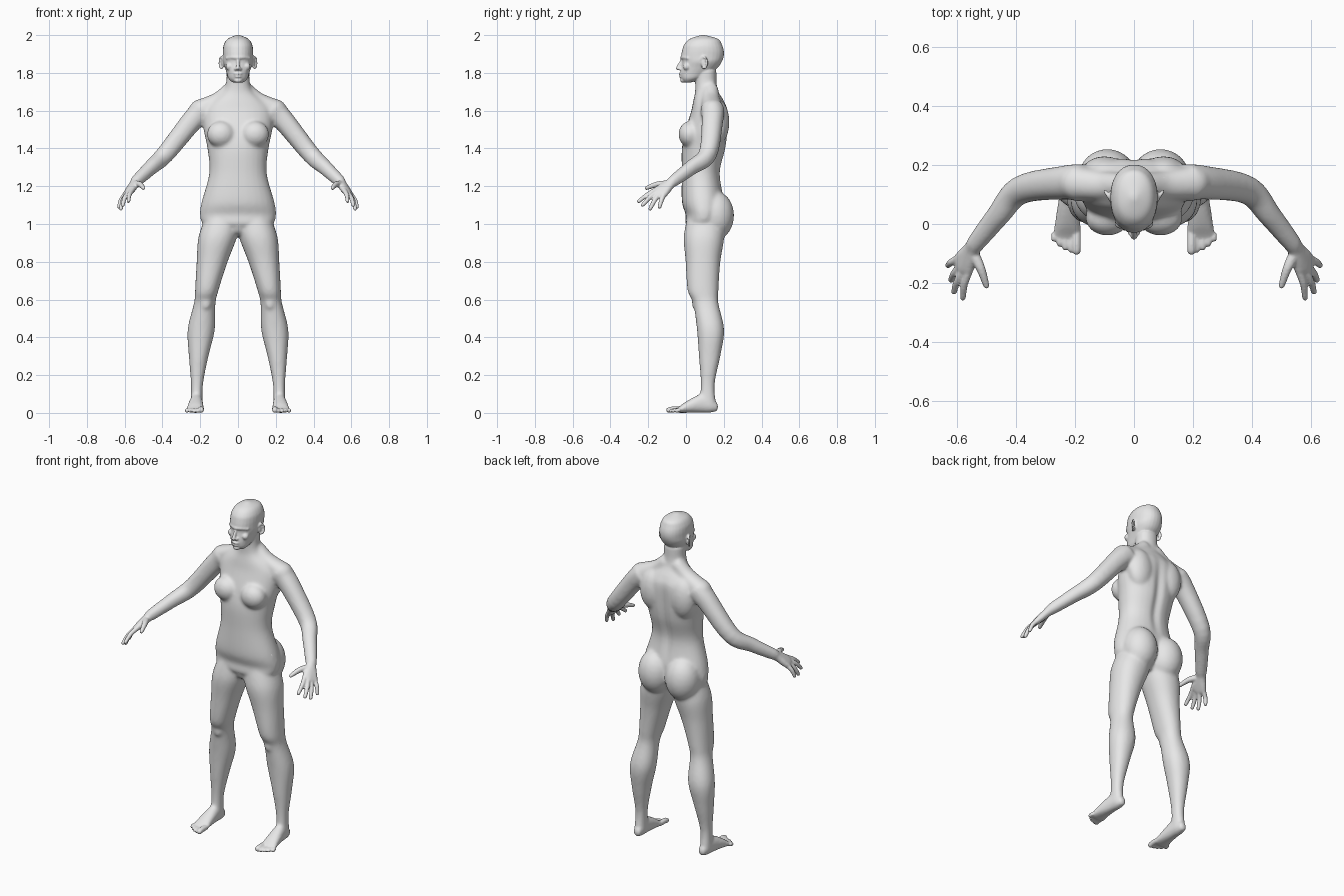
import bpy, bmesh, math
from mathutils import Vector, Matrix

cube = bpy.data.objects.get("Cube")
if cube:
    bpy.data.objects.remove(cube, do_unlink=True)

SIDES = 28


def spline(rows, steps=5):
    """Catmull-Rom resampling of equally long number rows."""
    out = []
    last = len(rows) - 1
    for i in range(last):
        before, start = rows[max(i - 1, 0)], rows[i]
        end, after = rows[i + 1], rows[min(i + 2, last)]
        for s in range(steps):
            t = s / steps
            out.append([q + t * ((r - p) / 2 + t * ((2 * p - 5 * q + 4 * r - w) / 2
                        + t * (3 * q - p - 3 * r + w) / 2))
                        for p, q, r, w in zip(before, start, end, after)])
    out.append(list(rows[last]))
    return out


def soft(value, power=.92):
    return math.copysign(abs(value) ** power, value)


def loft(bm, rings):
    """Skin elliptical rings (centre, axis, axis), mirrored when off centre."""
    paired = any(centre.x > .001 for centre, u, v in rings)
    for side in ((1, -1) if paired else (1,)):
        loops = []
        for centre, u, v in rings:
            loop = []
            for k in range(SIDES):
                angle = math.tau * k / SIDES
                p = centre + u * soft(math.cos(angle)) + v * soft(math.sin(angle))
                loop.append(bm.verts.new((p.x * side, p.y, p.z)))
            loops.append(loop)
        faces = [bm.faces.new(loops[0]), bm.faces.new(loops[-1])]
        for low, high in zip(loops, loops[1:]):
            for k in range(SIDES):
                n = (k + 1) % SIDES
                faces.append(bm.faces.new((low[k], low[n], high[n], high[k])))
        bmesh.ops.recalc_face_normals(bm, faces=faces)


def stack(bm, rows, centre_x=lambda t: 0, upright=True, pad=0):
    """Rows of position, half width, low edge, high edge along z or y."""
    rings = []
    for t, width, low, high in spline(rows):
        mid, half = (low + high) / 2, (high - low) / 2 + pad
        x = centre_x(t)
        centre = Vector((x, mid, t) if upright else (x, t, mid))
        depth = Vector((0, half, 0) if upright else (0, 0, half))
        rings.append((centre, Vector((width + pad, 0, 0)), depth))
    loft(bm, rings)


def blob(bm, centre, radii):
    """Ellipsoid, mirrored when off centre."""
    x, y, z = centre
    for side in ((1, -1) if x > .001 else (1,)):
        place = Matrix.Translation((x * side, y, z)) @ Matrix.Diagonal((*radii, 1))
        bmesh.ops.create_icosphere(bm, subdivisions=3, radius=1, matrix=place)


def limb(bm, path, thick, thin):
    """Tapered round tube along a path, with a rounded tip."""
    points = [Vector(p) for p in spline(path)]
    last = len(points) - 1
    rings = []
    for i, p in enumerate(points):
        along = (points[min(i + 1, last)] - points[max(i - 1, 0)]).normalized()
        across = along.cross(Vector((0, 0, 1))).normalized()
        radius = thick + (thin - thick) * i / last
        rings.append((p, across * radius, along.cross(across) * radius))
    loft(bm, rings)
    blob(bm, points[-1], [thin] * 3)


def fuse(bm, name, voxel, rounds, keep):
    """Merge overlapping volumes into one smooth skin, keeping a share of its faces."""
    mesh = bpy.data.meshes.new(name)
    bm.to_mesh(mesh)
    bm.free()
    ob = bpy.data.objects.new(name, mesh)
    bpy.context.collection.objects.link(ob)
    remesh = ob.modifiers.new("Fuse", 'REMESH')
    remesh.mode = 'VOXEL'
    remesh.voxel_size = voxel
    relax = ob.modifiers.new("Relax", 'SMOOTH')
    relax.factor = .5
    relax.iterations = rounds
    ob.modifiers.new("Lighten", 'DECIMATE').ratio = keep
    graph = bpy.context.evaluated_depsgraph_get()
    skin = bpy.data.meshes.new_from_object(ob.evaluated_get(graph))
    ob.modifiers.clear()
    ob.data = skin
    bpy.data.meshes.remove(mesh)
    skin.name = name
    return ob


bm = bmesh.new()

# Trunk and neck
stack(bm, [(.95, .08, .04, .15), (1, .18, 0, .18), (1.05, .2, 0, .19), (1.12, .19, -.02, .2),
           (1.27, .15, -.02, .18), (1.4, .16, -.02, .21), (1.5, .18, 0, .22), (1.6, .18, .03, .22),
           (1.65, .14, .04, .2), (1.7, .08, .05, .17), (1.75, .06, .05, .16), (1.82, .06, .05, .16)],
      pad=.002)
# Chest, shoulder blades, buttocks and groin
blob(bm, (.09, .02, 1.475), (.075, .06, .07))
blob(bm, (.1, .17, 1.54), (.08, .06, .12))
blob(bm, (.09, .155, 1.045), (.1, .1, .13))
blob(bm, (0, .055, .99), (.05, .05, .05))
# Legs bow inwards towards the hips
stack(bm, [(1.04, .09, .01, .19), (.93, .1, -.01, .2), (.8, .08, 0, .18), (.65, .06, .01, .17),
           (.58, .055, .04, .17), (.44, .07, .06, .2), (.3, .05, .07, .18), (.15, .03, .08, .15),
           (.03, .03, .07, .16)], centre_x=lambda z: .22 - .13 * z * z, pad=.002)
blob(bm, (.17, .06, .58), (.03, .03, .04))
# Feet turn slightly outwards
stack(bm, [(.17, .02, .01, .05), (.13, .03, 0, .08), (.08, .035, 0, .1), (0, .045, 0, .06),
           (-.04, .05, 0, .03), (-.06, .04, 0, .02)],
      centre_x=lambda y: .225 - .05 * y, upright=False)
# Shoulders and arms
limb(bm, [(.03, .13, 1.72), (.1, .13, 1.65), (.2, .14, 1.6)], .04, .06)
WRIST = Vector((.54, -.07, 1.225))
limb(bm, [(.18, .14, 1.605), (.24, .14, 1.55), (.385, .115, 1.37), (.46, .03, 1.3), WRIST],
     .066, .031)
# Palms, one bone per finger
KNUCKLES = [(.56, -.16, 1.18), (.58, -.16, 1.165), (.59, -.145, 1.155), (.6, -.12, 1.15)]
TIPS = [(.58, -.25, 1.12), (.61, -.23, 1.1), (.62, -.19, 1.08), (.63, -.14, 1.09)]
for knuckle in KNUCKLES:
    limb(bm, [WRIST, knuckle], .026, .017)

base = fuse(bm, "body_base", .009, 8, 1)
bm = bmesh.new()
bm.from_mesh(base.data)
bpy.data.objects.remove(base, do_unlink=True)

# Spine furrow
for v in bm.verts:
    rise = (v.co.z - 1.12) / .54
    if v.co.y > .12 and 0 < rise < 1:
        v.co.y -= .014 * math.exp(-(v.co.x / .025) ** 2) * math.sin(math.pi * rise)

# Fingers and thumb
for knuckle, tip in zip(KNUCKLES, TIPS):
    bend = Vector(knuckle).lerp(Vector(tip), .5) + Vector((.005, 0, .005))
    limb(bm, [knuckle, bend, tip], .014, .01)
limb(bm, [(.55, -.09, 1.21), (.52, -.15, 1.21), (.5, -.21, 1.19)], .021, .01)
# Toes shorten outwards
for i in range(5):
    x, tip, radius = .195 + .019 * i, .0025 * i * i - .09, .01 if i else .015
    limb(bm, [(x, -.03, radius + .004), (x, (tip - .05) / 2, radius + .004), (x, tip, radius)],
         radius, radius)

# Skull and jaw
stack(bm, [(1.75, .03, -.01, .03), (1.77, .05, -.025, .08), (1.8, .06, -.03, .13),
           (1.83, .07, -.025, .17), (1.86, .08, -.02, .19), (1.89, .08, -.025, .2),
           (1.92, .08, -.02, .2), (1.95, .075, -.01, .19), (1.98, .055, .02, .17),
           (2, .01, .08, .1)])
# Brow, eyes and cheeks
limb(bm, [(0, -.023, 1.88), (.03, -.014, 1.882), (.06, .01, 1.878)], .009, .007)
blob(bm, (.03, .002, 1.859), (.016, .014, .009))
blob(bm, (.046, .004, 1.833), (.02, .02, .02))
# Nose, lips and chin
limb(bm, [(0, -.02, 1.87), (0, -.033, 1.845), (0, -.043, 1.824)], .007, .011)
blob(bm, (.012, -.03, 1.82), (.009, .011, .008))
blob(bm, (0, -.024, 1.795), (.024, .015, .007))
blob(bm, (0, -.023, 1.78), (.021, .014, .007))
blob(bm, (0, -.016, 1.76), (.022, .015, .013))
# Ears with raised rims
blob(bm, (.081, .094, 1.853), (.008, .015, .026))
rim = []
for k in range(6):
    angle = 2.6 - .9 * k
    rim.append((.088 + .01 * math.cos(angle), .095 + .016 * math.cos(angle),
                1.854 + .03 * math.sin(angle)))
limb(bm, rim, .006, .006)

body = fuse(bm, "body", .0048, 4, .4)
body.data.shade_smooth()

# Plain grey
grey = bpy.data.materials.new("plain_grey")
grey.use_nodes = True
colour = (.8, .8, .8, 1)
grey.diffuse_color = colour
grey.node_tree.nodes["Principled BSDF"].inputs["Base Color"].default_value = colour
body.data.materials.clear()
body.data.materials.append(grey)
